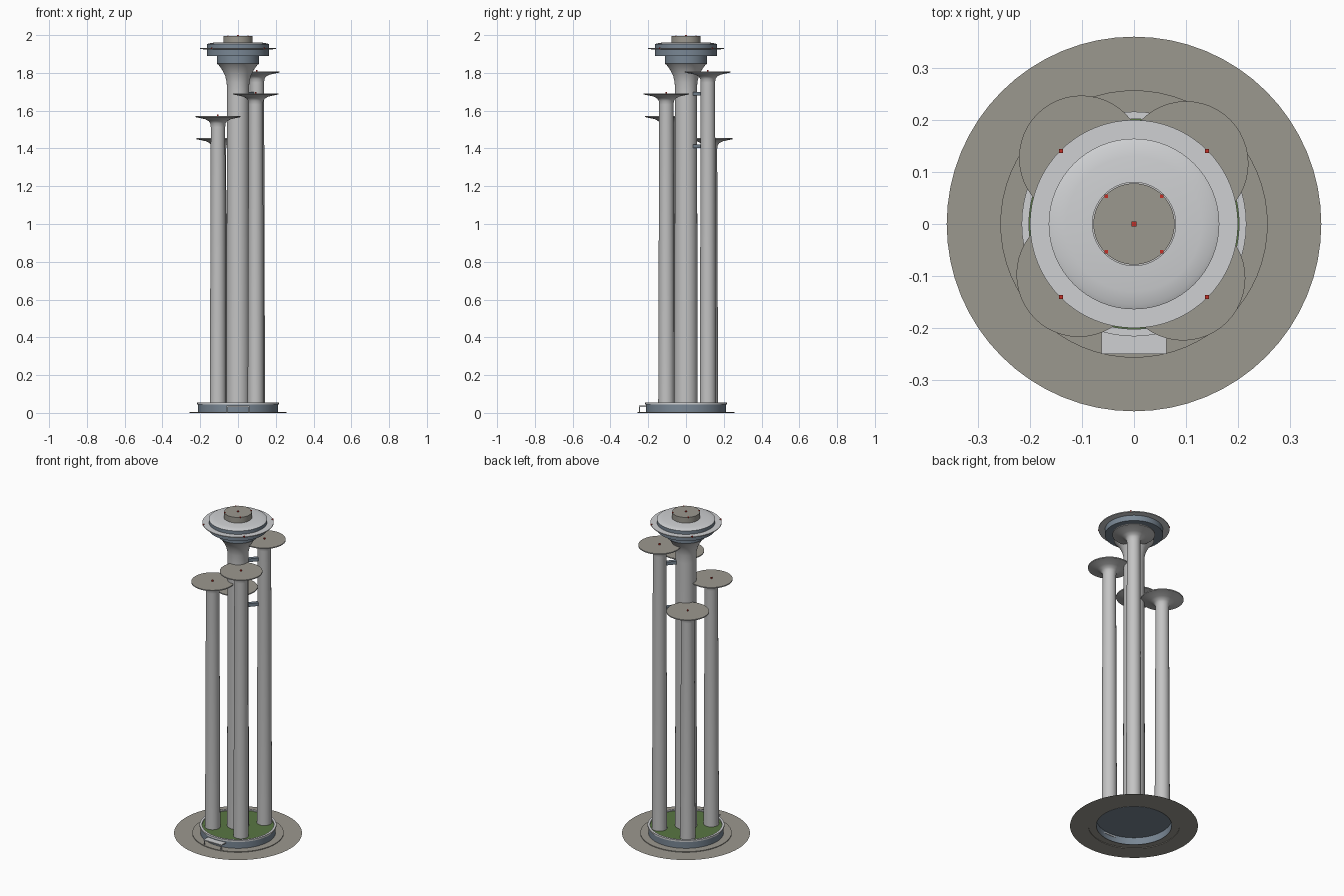
import bpy, bmesh, math
from mathutils import Vector

if "Cube" in bpy.data.objects:
    bpy.data.objects.remove(bpy.data.objects["Cube"])


def material(name, rgb):
    m = bpy.data.materials.new(name)
    m.diffuse_color = (*rgb, 1)
    m.use_nodes = True
    m.node_tree.nodes["Principled BSDF"].inputs["Base Color"].default_value = m.diffuse_color
    return m


CONCRETE = material("light concrete", (0.55, 0.55, 0.55))
WHITE = material("white panel", (0.62, 0.63, 0.645))
STONE = material("warm grey stone", (0.33, 0.315, 0.275))
GLASS = material("blue grey glass", (0.19, 0.24, 0.295))
GRASS = material("grass green", (0.10, 0.18, 0.055))
RED = material("beacon red", (0.55, 0.03, 0.02))


def finish(name, bm, mats, loc=(0, 0, 0), smooth=True):
    me = bpy.data.meshes.new(name)
    bm.to_mesh(me)
    bm.free()
    for m in mats:
        me.materials.append(m)
    ob = bpy.data.objects.new(name, me)
    ob.location = loc
    bpy.context.collection.objects.link(ob)
    if smooth:
        bpy.ops.object.select_all(action='DESELECT')
        ob.select_set(True)
        bpy.context.view_layer.objects.active = ob
        bpy.ops.object.shade_smooth_by_angle(angle=math.radians(35))
    return ob


def lathe(name, profile, mats, bands=None, loc=(0, 0, 0), n=64):
    """Spin (radius, height) points around z; bands gives a material per profile segment."""
    bm = bmesh.new()
    rings = []
    for r, z in profile:
        if r == 0:
            rings.append([bm.verts.new((0, 0, z))] * n)
        else:
            rings.append([bm.verts.new((r * math.cos(2 * math.pi * i / n),
                                        r * math.sin(2 * math.pi * i / n), z)) for i in range(n)])
    for k, (a, b) in enumerate(zip(rings, rings[1:])):
        for i in range(n):
            j = (i + 1) % n
            vs = list(dict.fromkeys((a[i], a[j], b[j], b[i])))
            f = bm.faces.new(vs)
            f.material_index = bands[k] if bands else 0
    return finish(name, bm, mats, loc)


def box(name, loc, size, mat):
    bm = bmesh.new()
    bmesh.ops.create_cube(bm, size=1)
    bmesh.ops.scale(bm, vec=size, verts=bm.verts)
    return finish(name, bm, [mat], loc, smooth=False)


def beacon(name, x, y, z, s=0.008):
    box(name, (x, y, z), (s, s, s), RED)


# Ground: flat paved ring and a low step around the podium
lathe("plaza", [(0.36, 0.0), (0.257, 0.0)], [STONE])
lathe("plaza_step", [(0.257, 0.0), (0.257, 0.004), (0.212, 0.004)], [STONE])

# Podium: hollow drum, white parapet, planted roof
lathe("podium", [(0.212, 0.0), (0.212, 0.045), (0, 0.045)], [GLASS])
lathe("podium_parapet", [(0.212, 0.045), (0.216, 0.045), (0.216, 0.055), (0.202, 0.055), (0.202, 0.046)], [WHITE])
lathe("roof_lawn", [(0.202, 0.049), (0, 0.049)], [GRASS])

# Entrance canopy on two posts
box("entrance_canopy", (0, -0.229, 0.035), (0.124, 0.042, 0.006), WHITE)
for s in (-1, 1):
    box("canopy_post", (s * 0.058, -0.247, 0.018), (0.005, 0.005, 0.03), WHITE)

# Central shaft with flared head
lathe("main_shaft", [(0.062, 0.046), (0.058, 1.70), (0.060, 1.75), (0.068, 1.785), (0.083, 1.815),
                     (0.101, 1.84), (0.112, 1.85), (0, 1.85)], [CONCRETE])

# Observation deck: lower glass drum, wide glass drum, shallow white roof
lathe("lower_deck", [(0.112, 1.85), (0.112, 1.89)], [GLASS])
lathe("upper_deck", [(0.112, 1.89), (0.164, 1.89), (0.164, 1.952), (0.155, 1.956), (0.13, 1.960), (0.08, 1.962)],
      [GLASS, WHITE], [0, 0, 1, 1, 1])
lathe("deck_flange", [(0.163, 1.924), (0.20, 1.926), (0.20, 1.931), (0.163, 1.931)], [WHITE])
lathe("roof_cap", [(0.078, 1.955), (0.078, 1.996), (0, 1.996)], [STONE])

# Satellite columns with dish tops: x, y, top height
columns = [(0.10, 0.116, 1.808), (0.094, -0.104, 1.692), (-0.106, -0.097, 1.572), (-0.101, 0.127, 1.455)]
for x, y, h in columns:
    lathe("column", [(0.043, 0.046), (0.038, h - 0.06), (0.040, h - 0.04), (0.048, h - 0.028),
                     (0.068, h - 0.017), (0.12, h - 0.006), (0.12, h), (0, h)],
          [CONCRETE, STONE], [0, 0, 0, 0, 0, 0, 1], (x, y, 0), 48)
    beacon("column_beacon", x, y, h + 0.004)

# Link bridges from the main shaft to the tallest column
direction = Vector((columns[0][0], columns[0][1], 0))
for z in (1.69, 1.412):
    b = box("link_bridge", direction * 0.54 + Vector((0, 0, z)), (0.09, 0.022, 0.02), GLASS)
    b.rotation_euler.z = math.atan2(direction.y, direction.x)

# Warning beacons on flange and cap
beacon("top_beacon", 0, 0, 1.995, 0.01)
for sx in (-1, 1):
    for sy in (-1, 1):
        beacon("flange_beacon", sx * 0.14, sy * 0.14, 1.931)
        beacon("cap_beacon", sx * 0.053, sy * 0.053, 1.995, 0.007)
